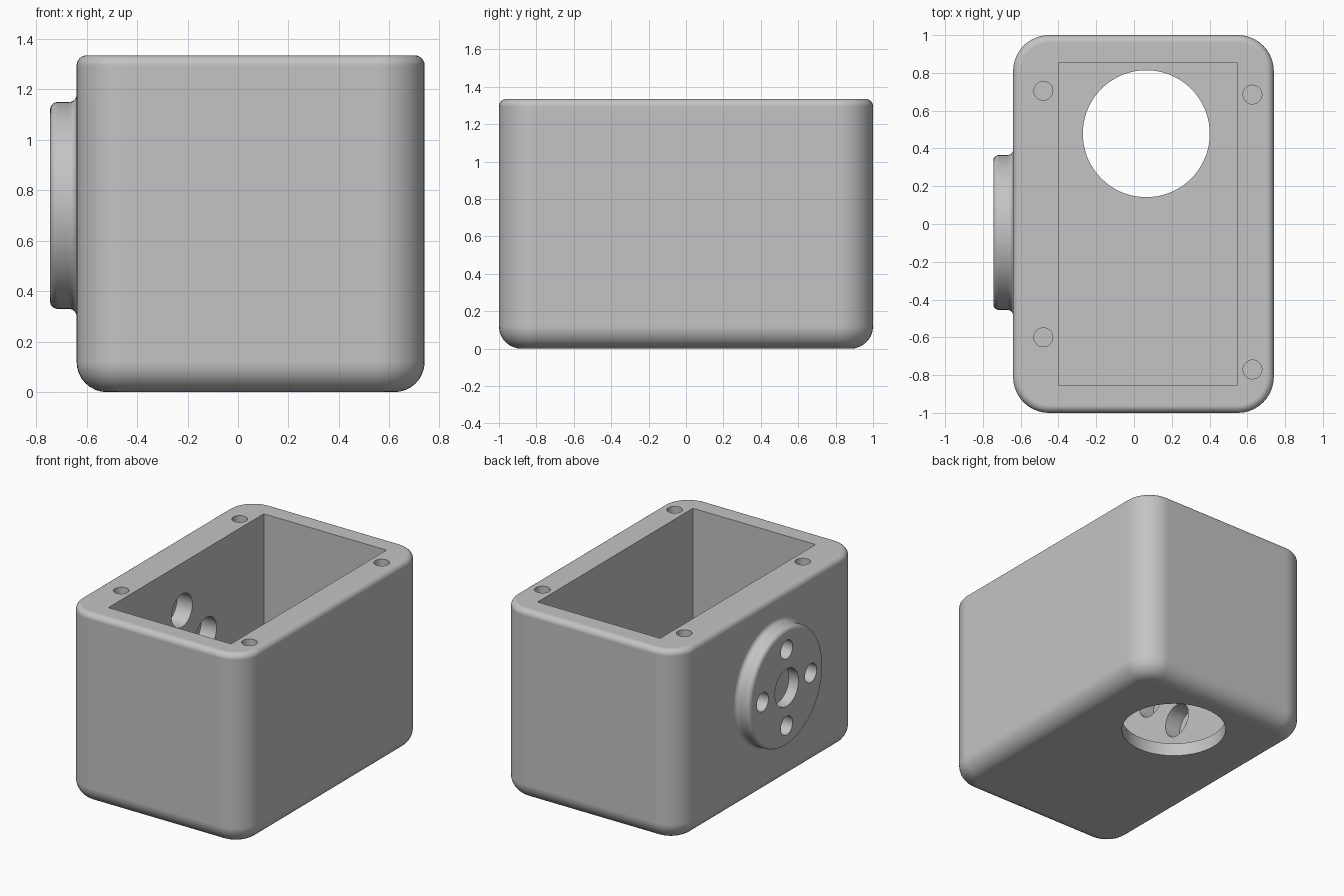
import bpy, bmesh, math
from mathutils import Matrix, Vector

old = bpy.data.objects.get("Cube")
if old:
    bpy.data.objects.remove(old, do_unlink=True)

grey = bpy.data.materials.new("light_grey")
grey.use_nodes = True
COLOUR = (0.55, 0.55, 0.55, 1)
grey.diffuse_color = COLOUR
grey.node_tree.nodes["Principled BSDF"].inputs["Base Color"].default_value = COLOUR


def finish(name, bm):
    bmesh.ops.recalc_face_normals(bm, faces=bm.faces)
    mesh = bpy.data.meshes.new(name)
    bm.to_mesh(mesh)
    bm.free()
    mesh.materials.append(grey)
    ob = bpy.data.objects.new(name, mesh)
    bpy.context.collection.objects.link(ob)
    return ob


def loft(name, rings):
    """Skin a list of closed point rings and cap both ends."""
    bm = bmesh.new()
    loops = [[bm.verts.new(p) for p in ring] for ring in rings]
    n = len(loops[0])
    for a, b in zip(loops, loops[1:]):
        for i in range(n):
            j = (i + 1) % n
            bm.faces.new((a[i], a[j], b[j], b[i]))
    bm.faces.new(loops[0])
    bm.faces.new(loops[-1])
    return finish(name, bm)


def arc(cx, cy, r, start, end, steps=8):
    pts = []
    for i in range(steps + 1):
        t = math.radians(start + (end - start) * i / steps)
        pts.append((cx + r * math.cos(t), cy + r * math.sin(t)))
    return pts


def cylinder(name, centre, r, depth, axis="Z", sides=48):
    bm = bmesh.new()
    rot = Matrix.Rotation(math.pi / 2, 4, "Y") if axis == "X" else Matrix()
    bmesh.ops.create_cone(bm, cap_ends=True, segments=sides, radius1=r, radius2=r,
                          depth=depth, matrix=Matrix.Translation(centre) @ rot)
    return finish(name, bm)


def combine(target, other, operation):
    mod = target.modifiers.new(operation.lower(), "BOOLEAN")
    mod.operation, mod.solver, mod.object = operation, "EXACT", other
    bpy.context.view_layer.objects.active = target
    bpy.ops.object.modifier_apply(modifier=mod.name)
    bpy.data.objects.remove(other, do_unlink=True)


# Housing: rounded block with a large lower and a small upper edge radius
LEFT, RIGHT, HALF_Y, TOP = -0.64, 0.74, 1.0, 1.335
CORNER, LOW, HIGH = 0.19, 0.12, 0.04


def rounded_ring(inset, z):
    r = CORNER - inset
    pts = []
    for x, y, start in ((RIGHT - CORNER, HALF_Y - CORNER, 0), (LEFT + CORNER, HALF_Y - CORNER, 90),
                        (LEFT + CORNER, CORNER - HALF_Y, 180), (RIGHT - CORNER, CORNER - HALF_Y, 270)):
        pts += [(px, py, z) for px, py in arc(x, y, r, start, start + 90, 10)]
    return pts


edge = arc(LOW, LOW, LOW, 270, 180) + arc(HIGH, TOP - HIGH, HIGH, 180, 90, 6)
housing = loft("housing", [rounded_ring(i, z) for i, z in edge])

# Round mounting flange on the side, blended into the wall
HUB = Vector((0, -0.045, 0.74))
FACE, R, F = -0.745, 0.41, 0.03
profile = [(-0.58, R + F)] + arc(LEFT - F, R + F, F, 0, -90, 6) + arc(FACE + F, R - F, F, 90, 180, 6)
SIDES = 72
flange = loft("flange", [[(x, HUB.y + r * math.cos(k * math.tau / SIDES),
                           HUB.z + r * math.sin(k * math.tau / SIDES)) for k in range(SIDES)]
                         for x, r in profile])
combine(housing, flange, "UNION")

# Open cavity
FLOOR, IN_L, IN_R, IN_Y = 0.09, -0.40, 0.545, 0.855
cavity = loft("cavity_cutter", [[(IN_L, -IN_Y, z), (IN_R, -IN_Y, z), (IN_R, IN_Y, z), (IN_L, IN_Y, z)]
                                for z in (FLOOR, TOP + 0.2)])
combine(housing, cavity, "DIFFERENCE")

# Large opening through the floor
combine(housing, cylinder("floor_cutter", (0.065, 0.478, 0), 0.336, 0.6, sides=72), "DIFFERENCE")

# Blind screw holes in the rim
for x, y in ((-0.48, 0.705), (0.627, 0.685), (-0.48, -0.6), (0.627, -0.77)):
    combine(housing, cylinder("screw_cutter", (x, y, TOP), 0.05, 0.5, sides=32), "DIFFERENCE")

# Shallow centre recess, and four bolt holes counterbored from the inside
combine(housing, cylinder("recess_cutter", HUB + Vector((FACE, 0, 0)), 0.13, 0.15, "X"), "DIFFERENCE")
for k in range(4):
    spot = HUB + 0.265 * Vector((0, math.cos(k * math.pi / 2), math.sin(k * math.pi / 2)))
    combine(housing, cylinder("bolt_cutter", spot + Vector((-0.6, 0, 0)), 0.065, 0.5, "X", 32), "DIFFERENCE")
    combine(housing, cylinder("bore_cutter", spot + Vector((IN_L, 0, 0)), 0.115, 0.24, "X", 40), "DIFFERENCE")

# Smooth fillets with crisp flat faces
bpy.ops.object.select_all(action="DESELECT")
housing.select_set(True)
bpy.context.view_layer.objects.active = housing
bpy.ops.object.shade_smooth_by_angle(angle=math.radians(30))
normals = housing.modifiers.new("flat_faces", "WEIGHTED_NORMAL")
normals.keep_sharp = True
